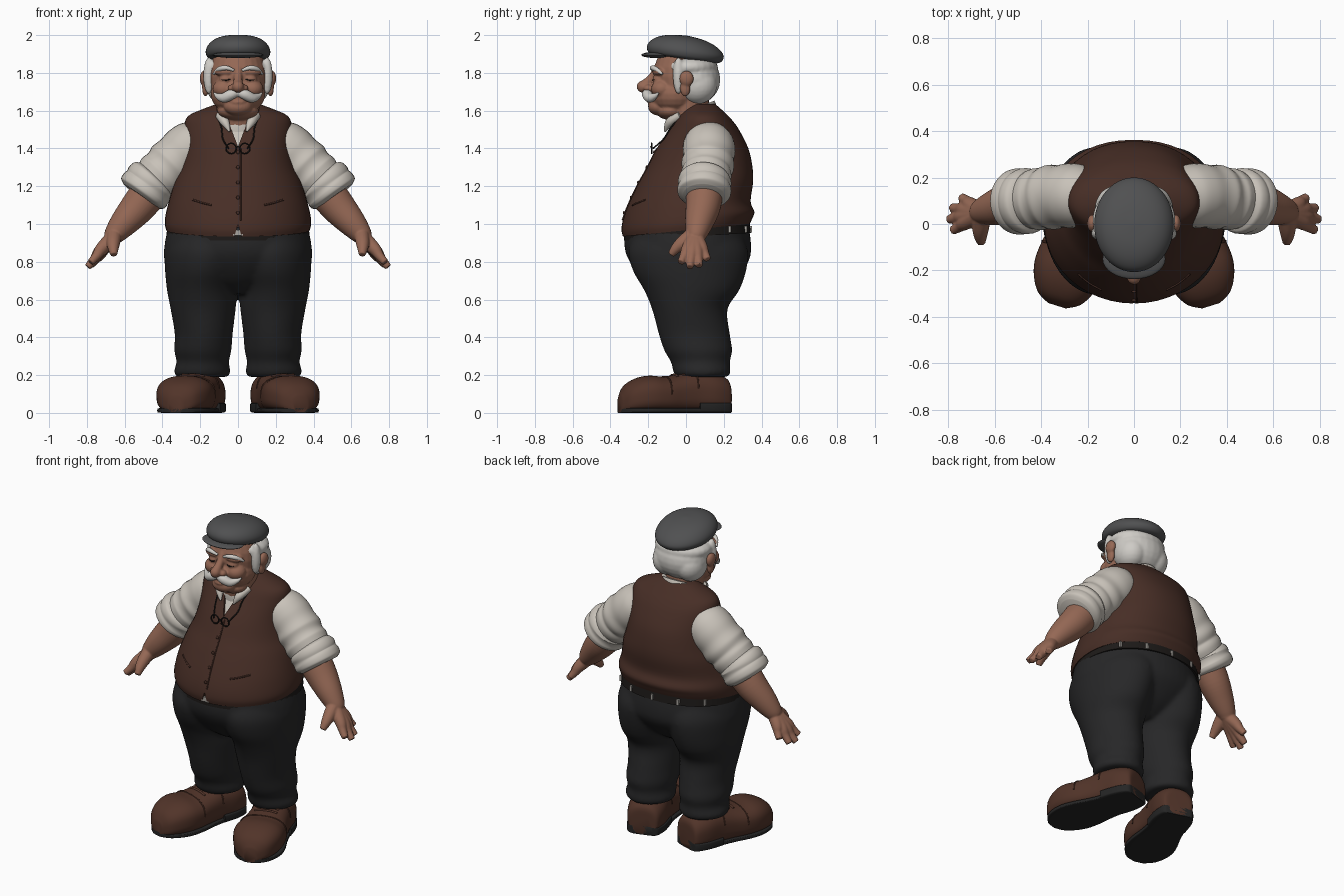
import bpy, bmesh, math
from mathutils import Vector, Matrix

if "Cube" in bpy.data.objects:
    bpy.data.objects.remove(bpy.data.objects["Cube"])


def material(name, r, g, b):
    m = bpy.data.materials.new(name)
    m.use_nodes = True
    m.diffuse_color = (r, g, b, 1)
    bsdf = next(n for n in m.node_tree.nodes if n.type == 'BSDF_PRINCIPLED')
    bsdf.inputs["Base Color"].default_value = (r, g, b, 1)
    bsdf.inputs["Roughness"].default_value = 0.8
    return m


SKIN = material("skin", .3, .138, .09)
HAIR = material("white hair", .62, .6, .565)
FELT = material("grey felt", .08, .081, .083)
WOOL = material("brown wool", .063, .027, .019)
LINEN = material("cream linen", .58, .54, .485)
CLOTH = material("black cloth", .02, .02, .021)
LEATHER = material("brown leather", .083, .034, .022)
RUBBER = material("black rubber", .018, .018, .018)
DARK = material("dark metal", .012, .01, .009)
METAL = material("pale metal", .4, .38, .35)


def spline(points, k):
    P = [Vector(p) for p in points]
    out = []
    for i in range(len(P) - 1):
        a, b, c, d = P[max(i - 1, 0)], P[i], P[i + 1], P[min(i + 2, len(P) - 1)]
        for j in range(k):
            t = j / k
            out.append(.5 * (2 * b + (c - a) * t + (2 * a - 5 * b + 4 * c - d) * t * t
                             + (3 * b - a - 3 * c + d) * t ** 3))
    return out + [P[-1]]


def skin_rings(bm, rings):
    rows = [[bm.verts.new(co) for co in ring] for ring in rings]
    n = len(rows[0])
    for a, b in zip(rows, rows[1:]):
        for i in range(n):
            bm.faces.new((a[i], a[(i + 1) % n], b[(i + 1) % n], b[i]))
    bm.faces.new(rows[0][::-1])
    bm.faces.new(rows[-1])


def power(v, e):
    return math.copysign(abs(v) ** e, v)


def loft(bm, rings, front_p=2.0, back_p=2.0, k=4, n=48, frame=Matrix()):
    """Rings are (z, x0, x1, y0, y1, tilt); the powers square off front and back."""
    out = []
    for z, x0, x1, y0, y1, tilt in spline(rings, k):
        ring = []
        for i in range(n):
            a = math.tau * i / n
            e = 2 / (back_p if i < n / 2 else front_p)
            x = (x0 + x1) / 2 + (x1 - x0) / 2 * power(math.cos(a), e)
            y = (y0 + y1) / 2 + (y1 - y0) / 2 * power(math.sin(a), e)
            ring.append(frame @ Vector((x, y, z + tilt * y)))
        out.append(ring)
    skin_rings(bm, out)


def tube(bm, points, k=5, n=16):
    """Points are (x, y, z, radius)."""
    path = spline(points, k)
    rings, u = [], Vector((.3, .9, .2))
    for i, q in enumerate(path):
        t = (path[min(i + 1, len(path) - 1)].to_3d() - path[max(i - 1, 0)].to_3d()).normalized()
        u = (u - t * u.dot(t)).normalized()
        v = t.cross(u)
        rings.append([q.to_3d() + q[3] * (u * math.cos(math.tau * j / n) + v * math.sin(math.tau * j / n))
                      for j in range(n)])
    skin_rings(bm, rings)


def blob(bm, center, radii, seg=24):
    bmesh.ops.create_uvsphere(bm, u_segments=seg, v_segments=seg // 2, radius=1,
                              matrix=Matrix.Translation(center) @ Matrix.Diagonal((*radii, 1)))


def box(bm, center, size):
    bmesh.ops.create_cube(bm, size=1, matrix=Matrix.Translation(center) @ Matrix.Diagonal((*size, 1)))


def mirror(bm):
    copy = bmesh.ops.duplicate(bm, geom=bm.verts[:] + bm.edges[:] + bm.faces[:])["geom"]
    for v in copy:
        if isinstance(v, bmesh.types.BMVert):
            v.co.x *= -1


def finish(name, bm, mat, voxel=0, smooth=6, cutter=None):
    bmesh.ops.recalc_face_normals(bm, faces=bm.faces)
    mesh = bpy.data.meshes.new(name)
    bm.to_mesh(mesh)
    bm.free()
    ob = bpy.data.objects.new(name, mesh)
    bpy.context.collection.objects.link(ob)
    mesh.materials.append(mat)
    bpy.ops.object.select_all(action='DESELECT')
    ob.select_set(True)
    bpy.context.view_layer.objects.active = ob
    if voxel:
        m = ob.modifiers.new("Blend", 'REMESH')
        m.mode, m.voxel_size = 'VOXEL', voxel
        m = ob.modifiers.new("Soften", 'SMOOTH')
        m.factor, m.iterations = .5, smooth
    if cutter:
        m = ob.modifiers.new("Cut", 'BOOLEAN')
        m.operation, m.solver, m.object = 'DIFFERENCE', 'EXACT', cutter
    for m in list(ob.modifiers):
        bpy.ops.object.modifier_apply(modifier=m.name)
    bpy.ops.object.shade_smooth_by_angle(angle=math.radians(50))
    return ob


def sym(z, w, y0, y1, tilt=0):
    return (z, -w, w, y0, y1, tilt)


# Waistcoat, cut with a V neck and a notch at the hem
PF, PB = 2.0, 2.2
TORSO = [sym(.967, .38, -.335, .338, .1), sym(1.0, .387, -.342, .35, .08), sym(1.05, .383, -.33, .362, .04),
         sym(1.12, .366, -.298, .342), sym(1.22, .337, -.25, .355), sym(1.3, .305, -.205, .352),
         sym(1.4, .285, -.155, .33), sym(1.5, .285, -.09, .28), sym(1.55, .278, -.058, .244),
         sym(1.58, .252, -.035, .215), sym(1.607, .19, -.01, .187), sym(1.635, .115, .02, .155)]


def front(x, z):
    """Depth of the waistcoat's front at a point."""
    for a, b in zip(TORSO, TORSO[1:]):
        if z <= b[0]:
            break
    t = min(max((z - a[0]) / (b[0] - a[0]), 0), 1)
    r = Vector(a).lerp(Vector(b), t)
    return (r[3] + r[4]) / 2 - (r[4] - r[3]) / 2 * max(1 - abs(x / r[2]) ** PF, 0) ** (1 / PF)


bm = bmesh.new()
for tri, y0, y1 in (([(-.1, 1.67), (.1, 1.67), (0, 1.41)], -.5, .03), ([(-.035, .88), (.035, .88), (0, 1.0)], -.5, -.25)):
    skin_rings(bm, [[(x, y, z) for x, z in tri] for y in (y0, y1)])
cutter = finish("neck_cutter", bm, WOOL)
bm = bmesh.new()
loft(bm, TORSO, PF, PB)
finish("waistcoat", bm, WOOL, cutter=cutter)
bpy.data.objects.remove(cutter)

# Shirt body, open collar and collar points
bm = bmesh.new()
loft(bm, [(z, a + .013, b - .013, c + .013, d - .013, 0) for z, a, b, c, d, t in TORSO[2:]], PF, PB)
loft(bm, [sym(1.5, .13, -.085, .165, .42), sym(1.56, .122, -.085, .16, .42), sym(1.59, .112, -.075, .15, .42)])
for s in (-1, 1):
    tube(bm, [(s * .1, -.03, 1.575, .02), (s * .07, -.085, 1.54, .024), (s * .045, -.112, 1.49, .005)])
finish("shirt", bm, LINEN)

# Rumpled sleeves with rolled cuffs
bm = bmesh.new()
tube(bm, [(.18, .118, 1.465, .105), (.225, .12, 1.427, .132), (.275, .122, 1.387, .139), (.32, .119, 1.347, .134),
          (.355, .115, 1.312, .14), (.385, .11, 1.283, .129), (.41, .107, 1.258, .134), (.44, .102, 1.23, .125)], n=32)
tube(bm, [(.432, .102, 1.253, .1), (.444, .101, 1.24, .13), (.46, .099, 1.222, .142), (.476, .098, 1.2, .138),
          (.492, .097, 1.18, .143), (.506, .096, 1.16, .137), (.516, .095, 1.146, .11)], n=32)
mirror(bm)
finish("sleeves", bm, LINEN)

# Forearms and hands
bm = bmesh.new()
tube(bm, [(.46, .1, 1.18, .1), (.53, .09, 1.09, .092), (.6, .07, 1.01, .076), (.65, .056, .95, .058), (.67, .05, .92, .045)], n=40)
wrist = Vector((.655, .047, .935))
for tip in ((.78, -.028, .797), (.796, .02, .772), (.783, .07, .778), (.742, .115, .812)):
    tip = Vector(tip)
    knuckle = wrist.lerp(tip, .5) + Vector((.004, 0, .004))
    tube(bm, [(*wrist, .042), (*knuckle, .034), (*wrist.lerp(tip, .75), .025), (*tip, .019)])
tube(bm, [(.655, .03, .94, .04), (.66, -.02, .9, .036), (.66, -.055, .868, .028), (.657, -.08, .837, .018)])
mirror(bm)
finish("forearms_and_hands", bm, SKIN, .005, 3)

# Head, face, ears and neck
bm = bmesh.new()
for c, r in (((.075, -.125, 1.715), (.06, .06, .05)), ((.065, -.14, 1.805), (.062, .038, .024)),
             ((.065, -.143, 1.766), (.036, .034, .026)), ((.033, -.2, 1.718), (.022, .025, .02)),
             ((.18, .003, 1.77), (.022, .038, .042)), ((.172, -.004, 1.72), (.018, .028, .045))):
    blob(bm, c, r)
mirror(bm)
for c, r in (((0, -.01, 1.78), (.155, .165, .19)), ((0, -.06, 1.69), (.145, .135, .115)),
             ((0, -.145, 1.622), (.075, .056, .048)), ((0, -.13, 1.67), (.09, .07, .06)),
             ((0, -.228, 1.727), (.031, .033, .032)), ((0, -.183, 1.645), (.04, .022, .014)),
             ((0, -.08, 1.6), (.11, .08, .05))):
    blob(bm, c, r)
tube(bm, [(0, -.15, 1.82, .025), (0, -.18, 1.775, .022), (0, -.22, 1.735, .028)])
tube(bm, [(0, .03, 1.45, .1), (0, .02, 1.55, .11), (0, 0, 1.7, .12)])
finish("head", bm, SKIN, .006, 3)

# Eye slits
bm = bmesh.new()
tube(bm, [(.04, -.169, 1.765, .002), (.062, -.176, 1.762, .004), (.088, -.167, 1.764, .002)])
mirror(bm)
finish("eyes", bm, DARK)

# Hair, eyebrows and moustache
bm = bmesh.new()
blob(bm, (.154, -.04, 1.785), (.03, .03, .1))
blob(bm, (.08, .06, 1.735), (.09, .105, .1))
mirror(bm)
blob(bm, (0, .02, 1.83), (.18, .15, .07))
blob(bm, (0, .045, 1.765), (.172, .137, .135))
finish("hair", bm, HAIR, .007, 10)
bm = bmesh.new()
tube(bm, [(.022, -.176, 1.813, .007), (.06, -.18, 1.826, .012), (.1, -.16, 1.82, .013), (.13, -.125, 1.793, .006)])
mirror(bm)
finish("eyebrows", bm, HAIR)
bm = bmesh.new()
tube(bm, [(0, -.2, 1.697, .02), (.035, -.205, 1.686, .028), (.075, -.19, 1.668, .026), (.108, -.165, 1.677, .015),
          (.128, -.145, 1.695, .005)])
mirror(bm)
finish("moustache", bm, HAIR, .005, 2)

# Flat cap with its peak
bm = bmesh.new()
tilt = Matrix.Translation((0, -.01, 1.9)) @ Matrix.Rotation(-.14, 4, 'X')
loft(bm, [sym(-.025, .145, -.175, .18), sym(-.012, .164, -.193, .202), sym(.015, .171, -.2, .21),
          sym(.045, .159, -.186, .188), sym(.072, .13, -.148, .142), sym(.09, .083, -.09, .08), sym(.098, .01, -.01, .01)],
     frame=tilt)
blob(bm, (0, -.15, 1.895), (.135, .087, .017), 32)
finish("flat_cap", bm, FELT)

# Trousers
bm = bmesh.new()
loft(bm, [(.19, .05, .325, -.05, .225, 0), (.22, .04, .34, -.068, .237, 0), (.27, .048, .325, -.08, .232, 0),
          (.33, .035, .338, -.115, .245, 0), (.42, .028, .335, -.145, .232, 0), (.55, .012, .357, -.18, .22, 0),
          (.65, .002, .376, -.222, .283, 0), (.75, -.03, .386, -.28, .318, 0), (.85, -.06, .388, -.305, .33, 0),
          (.93, -.06, .365, -.28, .3, 0)], 1.9, 1.9)
mirror(bm)
loft(bm, [sym(.63, .09, -.12, .15), sym(.7, .24, -.22, .25), sym(.8, .38, -.298, .33), sym(.88, .39, -.326, .345),
          sym(.985, .37, -.322, .333)], 2.0, 2.05)
finish("trousers", bm, CLOTH, .011, 12)

# Belt, loops and buckle
bm = bmesh.new()
loft(bm, [sym(.932, .38, -.327, .343, .06), sym(.985, .374, -.327, .338, .06)], PF, PB)
finish("belt", bm, DARK)
bm = bmesh.new()
for a in (40, 66, 90, 114, 140):
    c, s = math.cos(math.radians(a)), math.sin(math.radians(a))
    box(bm, (.378 * power(c, 2 / PB), .007 + .336 * power(s, 2 / PB), .972), (.014, .014, .036))
box(bm, (0, -.331, .953), (.055, .012, .03))
finish("belt_loops_and_buckle", bm, METAL)

# Waistcoat front: seam, buttons, pocket welts
bm = bmesh.new()
tube(bm, [(.014, front(0, z), z, .004) for z in (1.02, 1.1, 1.2, 1.3, 1.4)], n=8)
for i in range(5):
    z = 1.06 + .08 * i
    blob(bm, (0, front(0, z) - .003, z), (.01, .006, .01), 12)
for s in (-1, 1):
    tube(bm, [(s * x, front(x, z), z, .005) for x, z in ((.14, 1.1), (.19, 1.112), (.24, 1.128))], n=8)
finish("waistcoat_trim", bm, WOOL)

# Spectacles hanging on a cord
bm = bmesh.new()
tube(bm, [(0, .155, 1.633, .004), (.11, .1, 1.625, .004), (.125, .02, 1.605, .004), (.09, front(.09, 1.52) - .004, 1.52, .004),
          (.08, front(.08, 1.45) - .005, 1.45, .004), (.05, -.175, 1.4, .004)], n=8)
circle = [(.036 + .027 * math.cos(math.tau * i / 16), -.182, 1.4 + .027 * math.sin(math.tau * i / 16), .004) for i in range(17)]
tube(bm, circle, 2, 8)
tube(bm, [(.01, -.184, 1.405, .004), (0, -.186, 1.41, .004)], n=8)
mirror(bm)
finish("spectacles_and_cord", bm, DARK)

# Shoes: uppers, toe seams, laces, soles and heels, turned outward
SHOE = [(-.137, .06, .12), (-.126, .092, .18), (-.05, .115, .212), (.05, .117, .222), (.14, .128, .205), (.22, .144, .192),
        (.3, .149, .197), (.37, .132, .182), (.43, .095, .145), (.462, .04, .09)]
turn = Matrix.Translation((.195, .09, 0)) @ Matrix.Rotation(.3, 4, 'Z') @ Matrix.Rotation(math.pi / 2, 4, 'X')


def band(bm, s, w, top, r, low):
    """A thin strap or seam across a shoe."""
    arc = [math.radians(low + (180 - 2 * low) * i / 10) for i in range(11)]
    mid = (top + .004) / 2
    tube(bm, [(*(turn @ Vector((w * power(math.cos(a), .78), mid + (top - mid) * power(math.sin(a), .78), s))), r)
              for a in arc], 2, 8)


bm = bmesh.new()
loft(bm, [(s, -w, w, .004, h, 0) for s, w, h in SHOE], 3.2, 2.4, frame=turn)
band(bm, .215, .143, .192, .004, 0)
band(bm, .06, .118, .221, .004, 5)
mirror(bm)
finish("shoes", bm, LEATHER)
bm = bmesh.new()
for i in range(3):
    band(bm, .09 + .035 * i, .123, .217 - .008 * i, .007, 62)
mirror(bm)
finish("laces", bm, LEATHER)
bm = bmesh.new()
loft(bm, [(s, -w + .004, w - .004, 0, .026, 0) for s, w, h in SHOE], 7, 7, frame=turn)
loft(bm, [(s, -w - .003, w + .003, 0, .055, 0) for s, w, h in SHOE[:4]], 7, 7, frame=turn)
mirror(bm)
finish("soles", bm, RUBBER)
